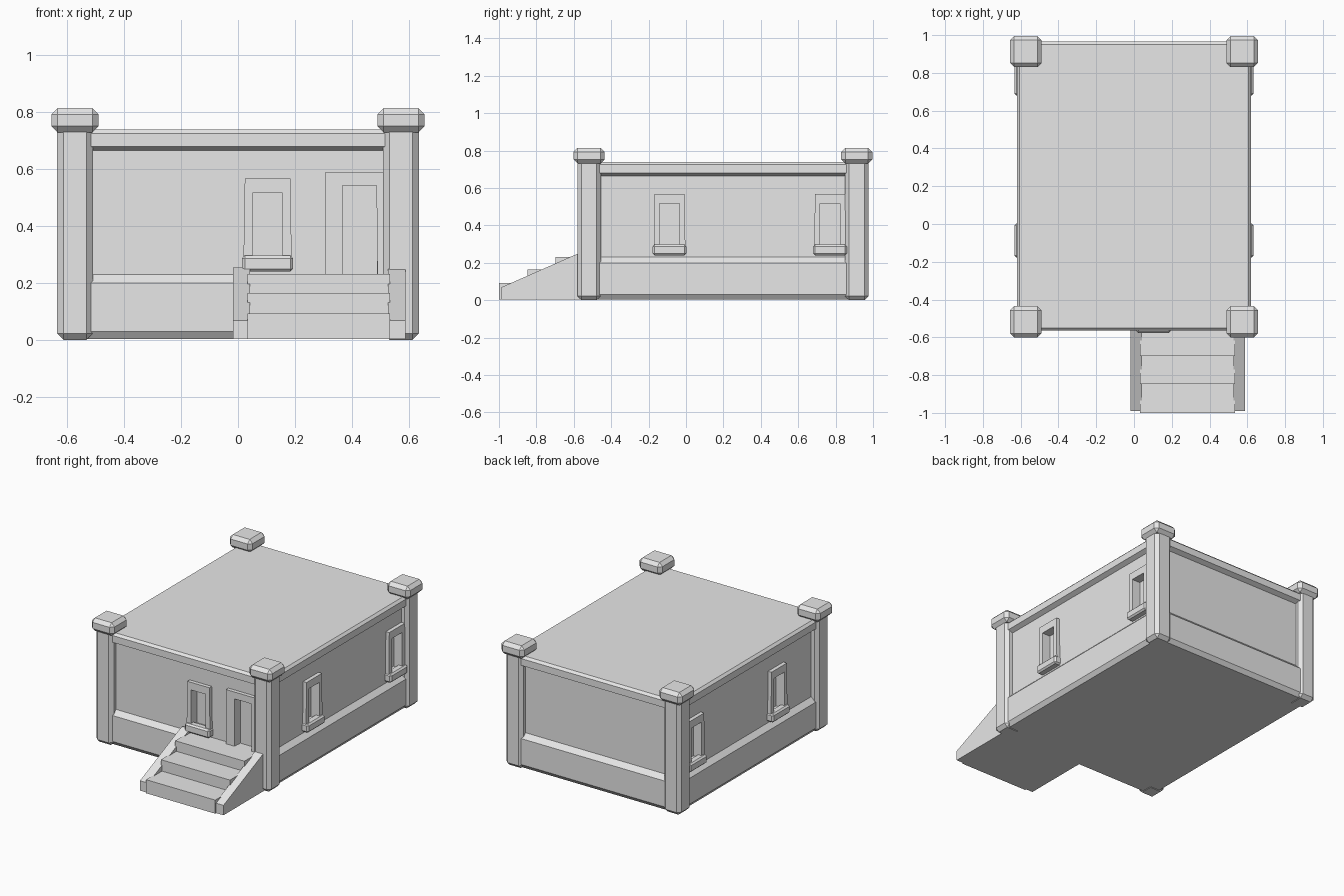
import bpy, bmesh, math
from mathutils import Matrix, Vector

if "Cube" in bpy.data.objects:
    bpy.data.objects.remove(bpy.data.objects["Cube"])

stone = bpy.data.materials.new("grey_stone")
stone.diffuse_color = (0.8, 0.8, 0.8, 1)
stone.use_nodes = True
stone.node_tree.nodes["Principled BSDF"].inputs["Base Color"].default_value = stone.diffuse_color
CY = 0.2            # centre of the building in y
WX, WY = 0.59, 0.735  # half sizes of the recessed wall


def finish(name, bm, matrix=None, bevel=0.0):
    if bevel:
        bmesh.ops.bevel(bm, geom=bm.edges[:], offset=bevel, segments=1,
                        affect='EDGES')
    bmesh.ops.recalc_face_normals(bm, faces=bm.faces[:])
    if matrix:
        bm.transform(matrix)
    mesh = bpy.data.meshes.new(name)
    bm.to_mesh(mesh)
    bm.free()
    mesh.materials.append(stone)
    ob = bpy.data.objects.new(name, mesh)
    bpy.context.collection.objects.link(ob)
    return ob


def box(name, x, y, z, matrix=None, bevel=0.0):
    """Box from (low, high) ranges."""
    bm = bmesh.new()
    bmesh.ops.create_cube(bm, size=1)
    for v in bm.verts:
        v.co = Vector([(r[0] + r[1]) / 2 + c * (r[1] - r[0])
                       for r, c in zip((x, y, z), v.co)])
    return finish(name, bm, matrix, bevel)


def prism(name, points, axis, low, high, matrix=None):
    """Closed outline extruded along x (outline in y, z) or y (outline in x, z)."""
    bm = bmesh.new()
    place = (lambda p, d: (d, p[0], p[1])) if axis == 'x' else \
            (lambda p, d: (p[0], d, p[1]))
    a = [bm.verts.new(place(p, low)) for p in points]
    b = [bm.verts.new(place(p, high)) for p in points]
    bm.faces.new(a)
    bm.faces.new(b)
    for i in range(len(a)):
        j = (i + 1) % len(a)
        bm.faces.new((a[i], a[j], b[j], b[i]))
    return finish(name, bm, matrix)


# Body: stacked rectangles give plinth, recessed wall, cornice and roof
bm = bmesh.new()
rings = []
for z, inset in [(0.003, 0.02), (0.03, 0), (0.2, 0), (0.23, 0.03),
                 (0.665, 0.03), (0.68, 0), (0.725, 0), (0.74, 0.015)]:
    hx, hy = WX + 0.03 - inset, WY + 0.03 - inset
    rings.append([bm.verts.new((sx * hx, CY + sy * hy, z))
                  for sx, sy in ((-1, -1), (1, -1), (1, 1), (-1, 1))])
for r, s in zip(rings, rings[1:]):
    for i in range(4):
        j = (i + 1) % 4
        bm.faces.new((r[i], r[j], s[j], s[i]))
bm.faces.new(rings[0])
bm.faces.new(rings[-1])
body = finish("building_body", bm)

# Corner pillars with caps
for sx in (-1, 1):
    for y, where in ((-0.518, "front"), (0.913, "back")):
        side = "left" if sx < 0 else "right"
        x = sx * 0.573
        box(f"pillar_{where}_{side}", (x - 0.0625, x + 0.0625),
            (y - 0.0625, y + 0.0625), (0, 0.76), bevel=0.022)
        box(f"pillar_cap_{where}_{side}", (x - 0.083, x + 0.083),
            (y - 0.083, y + 0.083), (0.73, 0.815), bevel=0.022)


def recess(name, x, z, matrix):
    """Cuts an opening into the wall."""
    cutter = box(name + "_cutter", x, (-0.02, 0.035), z, matrix)
    cutter.hide_render = True
    cutter.hide_set(True)
    mod = body.modifiers.new(name, 'BOOLEAN')
    mod.operation, mod.solver, mod.object = 'DIFFERENCE', 'EXACT', cutter


def window(name, matrix):
    prism(name + "_frame",
          [(-0.085, 0.26), (-0.08, 0.567), (0.08, 0.567), (0.085, 0.26),
           (0.053, 0.26), (0.053, 0.517), (-0.053, 0.517), (-0.053, 0.26)],
          'y', -0.025, 0.004, matrix)
    box(name + "_sill", (-0.09, 0.09), (-0.043, 0.01), (0.24, 0.297),
        matrix, 0.01)
    recess(name, (-0.053, 0.053), (0.28, 0.517), matrix)


def on_wall(x, y, angle):
    return Matrix.Translation((x, y, 0)) @ Matrix.Rotation(math.radians(angle), 4, 'Z')


# Windows: one at the front, two on each side
window("front_window", on_wall(0.104, CY - WY, 0))
for y, where in ((-0.088, "near"), (0.77, "far")):
    window(f"right_window_{where}", on_wall(WX, y, 90))
    window(f"left_window_{where}", on_wall(-WX, y, -90))

# Doorway
door = on_wall(0, CY - WY, 0)
prism("door_frame",
      [(0.305, 0.225), (0.305, 0.588), (0.53, 0.588), (0.53, 0.225),
       (0.49, 0.225), (0.487, 0.543), (0.367, 0.543), (0.367, 0.225)],
      'y', -0.025, 0.004, door)
recess("doorway", (0.367, 0.488), (0.23, 0.543), door)

# Staircase with sloped side walls
prism("stair_steps",
      [(-1.0, 0.003), (-1.0, 0.092), (-0.847, 0.092), (-0.847, 0.165),
       (-0.698, 0.165), (-0.698, 0.232), (-0.53, 0.232), (-0.53, 0.003)],
      'x', 0.033, 0.535)
for low, high, side in ((-0.018, 0.042, "left"), (0.528, 0.588, "right")):
    prism(f"stair_side_{side}",
          [(-0.99, 0.003), (-0.99, 0.068), (-0.565, 0.255), (-0.545, 0.255),
           (-0.545, 0.003)], 'x', low, high)
